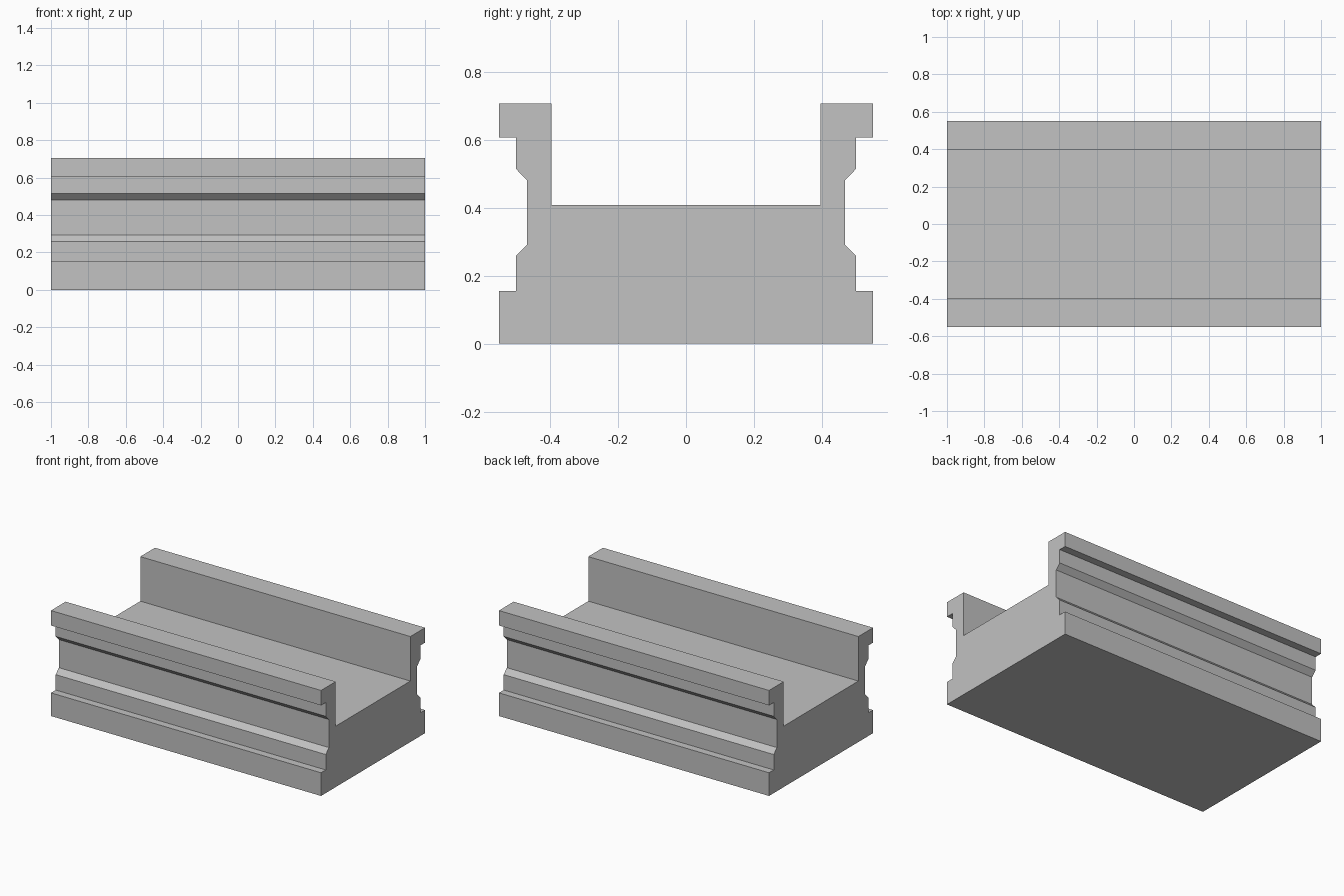
import bpy
import bmesh

cube = bpy.data.objects.get("Cube")
if cube:
    bpy.data.objects.remove(cube, do_unlink=True)

# Single grey stone colour
grey = (0.54, 0.54, 0.54, 1)
stone = bpy.data.materials.new("stone_grey")
stone.diffuse_color = grey
stone.use_nodes = True
stone.node_tree.nodes["Principled BSDF"].inputs["Base Color"].default_value = grey

# Half of the cross-section (y, z): plinth, moulded side, coping, inner wall
half = [(0.55, 0), (0.55, 0.155), (0.5, 0.155), (0.5, 0.258),
        (0.467, 0.292), (0.467, 0.48), (0.5, 0.514), (0.5, 0.606),
        (0.55, 0.606), (0.55, 0.706), (0.395, 0.706), (0.395, 0.408)]
profile = half + [(-y, z) for y, z in reversed(half)]

# Extrude the mirrored section along x
bm = bmesh.new()
section = bm.faces.new([bm.verts.new((-1, y, z)) for y, z in profile])
result = bmesh.ops.extrude_face_region(bm, geom=[section], use_keep_orig=True)
moved = [v for v in result["geom"] if isinstance(v, bmesh.types.BMVert)]
bmesh.ops.translate(bm, verts=moved, vec=(2, 0, 0))
bmesh.ops.recalc_face_normals(bm, faces=bm.faces)

mesh = bpy.data.meshes.new("bridge_channel")
bm.to_mesh(mesh)
bm.free()
mesh.materials.append(stone)
bpy.context.collection.objects.link(bpy.data.objects.new("bridge_channel", mesh))
